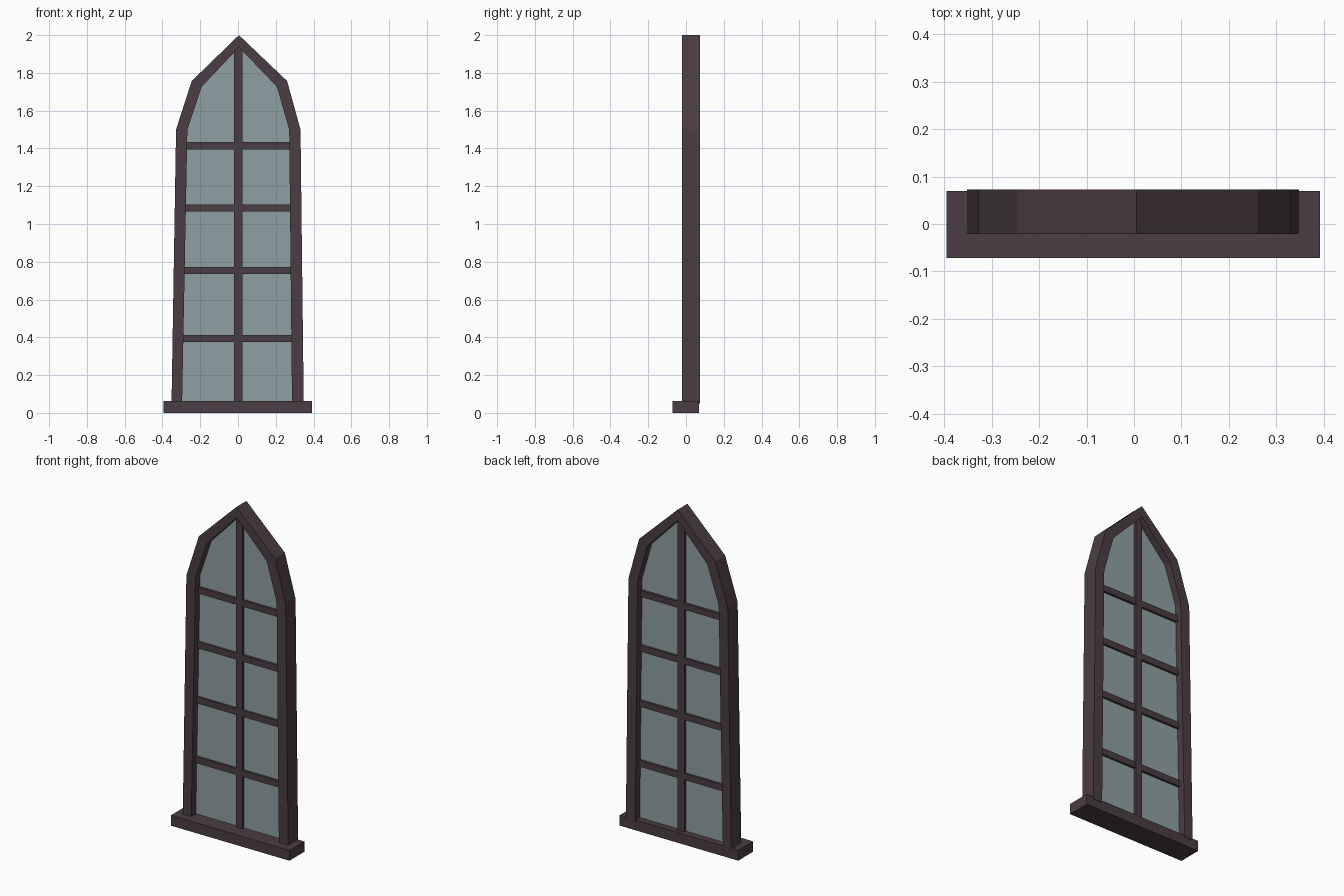
import bpy, bmesh

if "Cube" in bpy.data.objects:
    bpy.data.objects.remove(bpy.data.objects["Cube"])

def material(name, rgb):
    m = bpy.data.materials.new(name)
    m.diffuse_color = (*rgb, 1.0)
    m.use_nodes = True
    m.node_tree.nodes["Principled BSDF"].inputs["Base Color"].default_value = m.diffuse_color
    return m

wood = material("dark wood", (0.070, 0.048, 0.056))
pane = material("blue grey glass", (0.275, 0.350, 0.368))

def finish(bm, name, mat):
    bmesh.ops.recalc_face_normals(bm, faces=bm.faces[:])
    me = bpy.data.meshes.new(name)
    bm.to_mesh(me)
    bm.free()
    me.materials.append(mat)
    ob = bpy.data.objects.new(name, me)
    bpy.context.collection.objects.link(ob)
    return ob

def extrude(name, polys, y0, y1, mat):
    """Extrude flat xz polygons (sharing welded edges) from y0 to y1."""
    bm = bmesh.new()
    for poly in polys:
        bm.faces.new([bm.verts.new((x, y0, z)) for x, z in poly])
    bmesh.ops.remove_doubles(bm, verts=bm.verts[:], dist=1e-5)
    res = bmesh.ops.extrude_face_region(bm, geom=bm.faces[:], use_keep_orig=True)
    moved = [v for v in res["geom"] if isinstance(v, bmesh.types.BMVert)]
    bmesh.ops.translate(bm, verts=moved, vec=(0, y1 - y0, 0))
    return finish(bm, name, mat)

def box(name, x0, x1, y0, y1, z0, z1, mat):
    return extrude(name, [[(x0, z0), (x1, z0), (x1, z1), (x0, z1)]], y0, y1, mat)

# Arch outlines, left foot over the apex to right foot
outer = [(-0.352, 0.05), (-0.328, 1.50), (-0.245, 1.757), (0.005, 2.0),
         (0.260, 1.757), (0.331, 1.50), (0.348, 0.05)]
inner = [(-0.296, 0.05), (-0.268, 1.50), (-0.192, 1.727), (0.005, 1.935),
         (0.206, 1.727), (0.271, 1.50), (0.286, 0.05)]

# Frame: one quad per arch segment
quads = [[outer[i], outer[i + 1], inner[i + 1], inner[i]] for i in range(len(outer) - 1)]
extrude("arch_frame", quads, -0.021, 0.073, wood)

# Sill
box("sill", -0.395, 0.392, -0.072, 0.069, 0.0, 0.062, wood)

# Glass
extrude("glass", [inner], 0.023, 0.029, pane)

# Glazing bars
box("vertical_bar", -0.020, 0.024, 0.008, 0.044, 0.05, 1.945, wood)
for i, z in enumerate((0.393, 0.753, 1.085, 1.414)):
    box(f"cross_bar_{i + 1}", -0.295, 0.292, 0.009, 0.043, z - 0.019, z + 0.019, wood)
